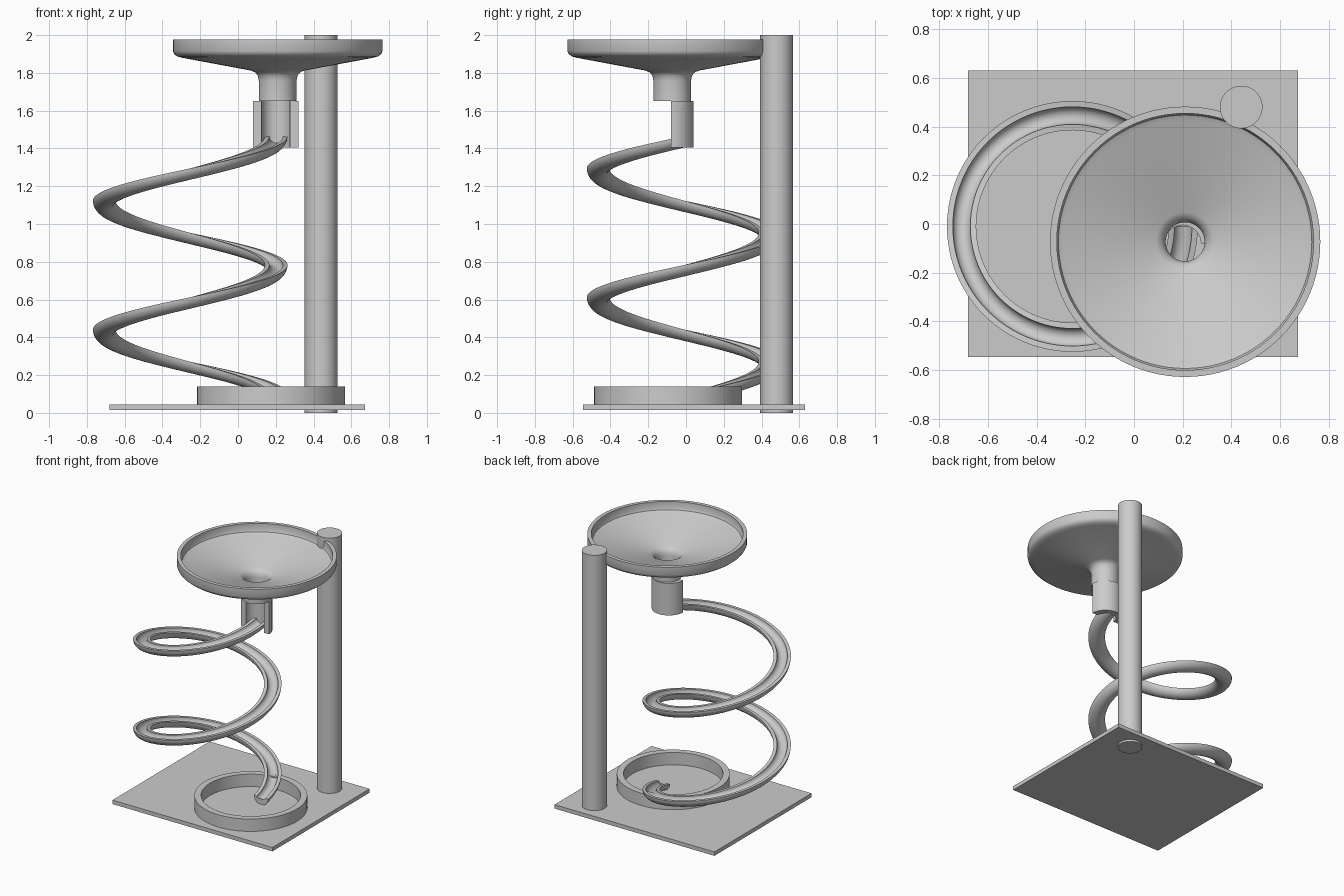
import bpy
import bmesh
from math import sin, cos, pi, radians

if "Cube" in bpy.data.objects:
    bpy.data.objects.remove(bpy.data.objects["Cube"], do_unlink=True)

GREY = (0.6, 0.6, 0.6, 1)
grey = bpy.data.materials.new("plain_grey")
grey.use_nodes = True
grey.diffuse_color = GREY
grey.node_tree.nodes["Principled BSDF"].inputs["Base Color"].default_value = GREY


def finish(name, bm, location=(0, 0, 0), smooth=True):
    bmesh.ops.recalc_face_normals(bm, faces=bm.faces)
    mesh = bpy.data.meshes.new(name)
    bm.to_mesh(mesh)
    bm.free()
    mesh.materials.append(grey)
    obj = bpy.data.objects.new(name, mesh)
    obj.location = location
    bpy.context.collection.objects.link(obj)
    if smooth:
        bpy.ops.object.select_all(action="DESELECT")
        obj.select_set(True)
        bpy.context.view_layer.objects.active = obj
        bpy.ops.object.shade_smooth_by_angle(angle=radians(35))
    return obj


def loft(name, sections, location=(0, 0, 0), closed=False):
    """Skin closed cross-sections; join last to first, or cap both ends."""
    bm = bmesh.new()
    rings = [[bm.verts.new(p) for p in s] for s in sections]
    pairs = list(zip(rings, rings[1:]))
    if closed:
        pairs.append((rings[-1], rings[0]))
    n = len(rings[0])
    for a, b in pairs:
        for i in range(n):
            j = (i + 1) % n
            bm.faces.new((a[i], a[j], b[j], b[i]))
    if not closed:
        caps = [bm.faces.new(rings[0]), bm.faces.new(rings[-1])]
        bmesh.ops.triangulate(bm, faces=caps)
    return finish(name, bm, location)


def lathe(name, profile, location, steps=96):
    """Spin a closed (radius, height) profile around z."""
    turns = [2 * pi * k / steps for k in range(steps)]
    return loft(name, [[(r * cos(a), r * sin(a), z) for r, z in profile]
                       for a in turns], location, closed=True)


def half_ring(outer, inner, start, steps=16):
    """Closed outline of a half pipe, opening across the start angle."""
    arc = [start + pi * k / steps for k in range(steps + 1)]
    return ([(outer * cos(a), outer * sin(a)) for a in arc]
            + [(inner * cos(a), inner * sin(a)) for a in reversed(arc)])


# Base plate
bm = bmesh.new()
bmesh.ops.create_cube(bm, size=1)
bmesh.ops.scale(bm, vec=(1.355, 1.175, 0.03), verts=bm.verts)
finish("base_plate", bm, (-0.004, 0.042, 0.03), smooth=False)

# Support pole
bm = bmesh.new()
bmesh.ops.create_cone(bm, cap_ends=True, segments=64,
                      radius1=0.0875, radius2=0.0875, depth=2)
finish("support_pole", bm, (0.44, 0.48, 1))

# Catch tray ring
lathe("catch_ring", [(0.392, 0.04), (0.392, 0.14), (0.345, 0.14), (0.345, 0.04)],
      (0.175, -0.095, 0))

# Funnel with a rounded rim, shallow cone, flared throat and spout
outside = [(0.555, 1.976), (0.555, 1.915), (0.548, 1.9), (0.533, 1.888), (0.505, 1.88),
           (0.14, 1.812), (0.118, 1.802), (0.105, 1.785), (0.1, 1.76), (0.1, 1.65)]
inside = [(0.08, 1.65), (0.08, 1.77), (0.085, 1.795), (0.098, 1.815), (0.12, 1.828),
          (0.5, 1.905), (0.52, 1.915), (0.527, 1.93), (0.527, 1.976)]
lathe("funnel", outside + inside, (0.21, -0.073, 0))

# Half-pipe holder under the spout, open to the front
loft("chute_holder", [[(x, y, z) for x, y in half_ring(0.12, 0.075, 0, 32)]
                      for z in (1.405, 1.65)], (0.2, -0.08, 0))

# Spiral trough: two clockwise turns downward
RADIUS, TOP, DROP, STEPS = 0.455, 1.465, 1.365, 192
trough = half_ring(0.06, 0.036, pi)
sections = []
for k in range(STEPS + 1):
    t = k / STEPS
    a = -4 * pi * t
    sections.append([((RADIUS + u) * cos(a), (RADIUS + u) * sin(a), TOP - DROP * t + v)
                     for u, v in trough])
loft("spiral_trough", sections, (-0.253, -0.01, 0))
